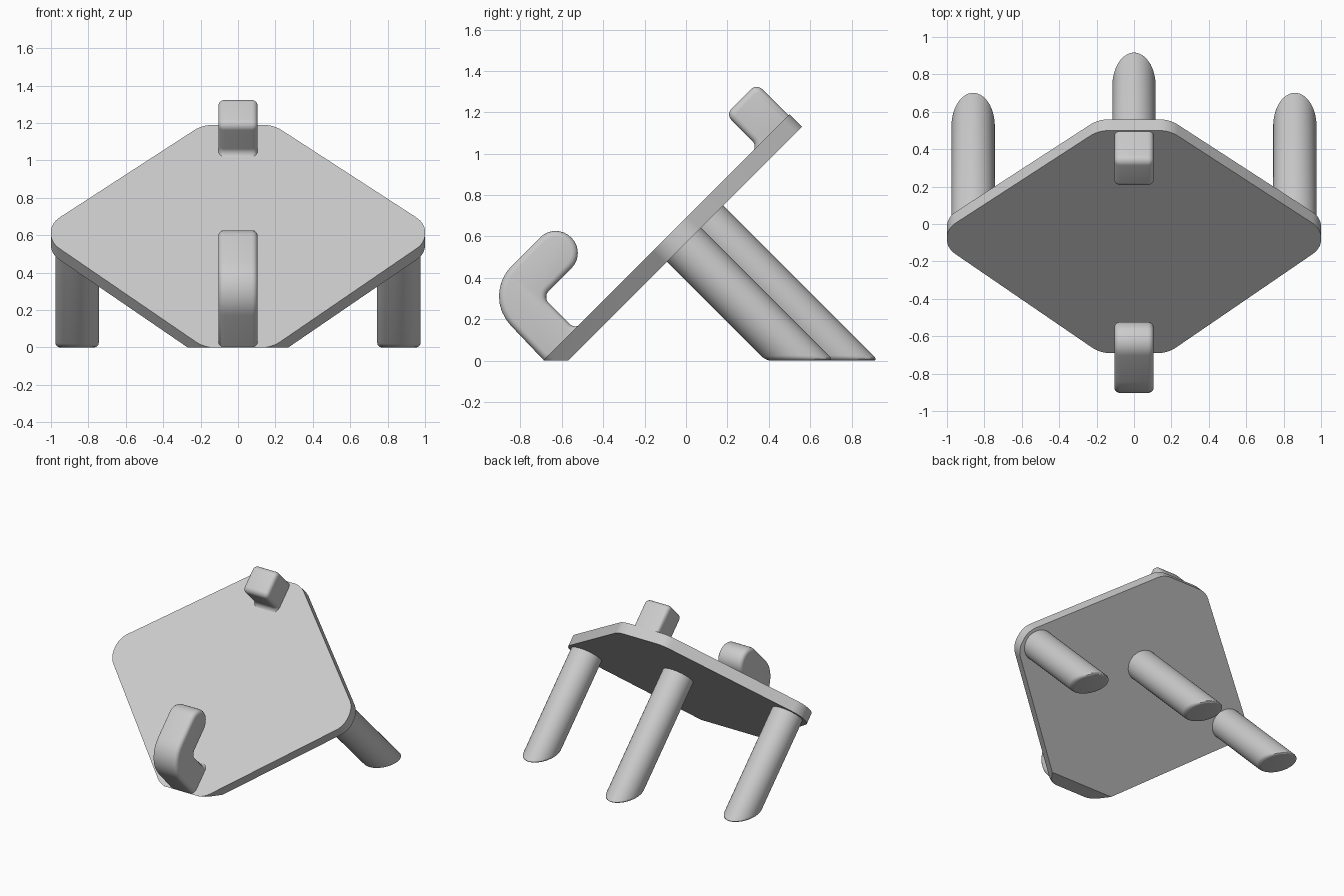
import bpy, bmesh, math
from mathutils import Vector

if "Cube" in bpy.data.objects:
    bpy.data.objects.remove(bpy.data.objects["Cube"])

GREY = bpy.data.materials.new("light grey")
GREY.diffuse_color = (0.6, 0.6, 0.6, 1)
GREY.use_nodes = True
GREY.node_tree.nodes["Principled BSDF"].inputs["Base Color"].default_value = GREY.diffuse_color


def fillet(points, steps=8):
    """Round each (a, b, radius) corner of a closed polygon with an arc."""
    out, n = [], len(points)
    for i, (a, b, r) in enumerate(points):
        p = Vector((a, b))
        if r == 0:
            out.append(p)
            continue
        d0 = (Vector(points[i - 1][:2]) - p).normalized()
        d1 = (Vector(points[(i + 1) % n][:2]) - p).normalized()
        half = d0.angle(d1) / 2
        centre = p + (d0 + d1).normalized() * (r / math.sin(half))
        start = p + d0 * (r / math.tan(half)) - centre
        end = p + d1 * (r / math.tan(half)) - centre
        sweep = math.pi - 2 * half
        for k in range(steps + 1):
            t = k / steps
            out.append(centre + (start * math.sin((1 - t) * sweep)
                                 + end * math.sin(t * sweep)) / math.sin(sweep))
    return out


def prism(loop_a, loop_b):
    """Closed solid between two matching vertex loops."""
    bm = bmesh.new()
    a = [bm.verts.new(v) for v in loop_a]
    b = [bm.verts.new(v) for v in loop_b]
    cap_a, cap_b = bm.faces.new(a), bm.faces.new(b[::-1])
    for i in range(len(a)):
        j = (i + 1) % len(a)
        bm.faces.new((a[j], a[i], b[i], b[j]))
    bmesh.ops.recalc_face_normals(bm, faces=bm.faces)
    return bm, cap_a, cap_b


def round_edges(bm, caps, width):
    edges = list({e for f in caps for e in f.edges})
    bmesh.ops.bevel(bm, geom=edges, offset=width, segments=4, profile=0.5,
                    affect='EDGES', clamp_overlap=False)


def finish(bm, name):
    mesh = bpy.data.meshes.new(name)
    bm.to_mesh(mesh)
    bm.free()
    mesh.materials.append(GREY)
    obj = bpy.data.objects.new(name, mesh)
    bpy.context.collection.objects.link(obj)
    bpy.ops.object.select_all(action='DESELECT')
    obj.select_set(True)
    bpy.context.view_layer.objects.active = obj
    bpy.ops.object.shade_smooth_by_angle(angle=math.radians(30))


# Tilted plate: rounded diamond at 45 degrees, cut level with the floor
S = math.sqrt(2)
right = [(0.19, 1.19, 0.15), (1.0, 0.665, 0.15), (1.0, 0.56, 0.15), (0.18, -0.001, 0.15)]
outline = right + [(-x, z, r) for x, z, r in reversed(right)]
outline = fillet([(x, z * S, r) for x, z, r in outline])
front = [Vector((p.x, p.y / S - 0.69, p.y / S)) for p in outline]
bm, _, _ = prism(front, [v + Vector((0, 0.06, -0.06)) for v in front])
cut = bmesh.ops.bisect_plane(bm, geom=bm.verts[:] + bm.edges[:] + bm.faces[:],
                             plane_co=(0, 0, 0), plane_no=(0, 0, 1), clear_inner=True)
bmesh.ops.holes_fill(bm, edges=[e for e in bm.edges if e.is_boundary], sides=0)
bmesh.ops.recalc_face_normals(bm, faces=bm.faces)
finish(bm, "plate")


# Hooks: side profiles (y, z, corner radius) given a width and soft edges
def hook(name, profile):
    pts = fillet(profile)
    bm, a, b = prism([(-0.105, p.x, p.y) for p in pts], [(0.105, p.x, p.y) for p in pts])
    round_edges(bm, (a, b), 0.03)
    finish(bm, name)


hook("lower_hook", [
    (-0.688, 0.002, 0), (-0.985, 0.315, 0.205), (-0.63, 0.67, 0.105),
    (-0.48, 0.52, 0.104), (-0.692, 0.307, 0.04), (-0.537, 0.152, 0.04),
    (-0.495, 0.185, 0), (-0.465, 0.155, 0), (-0.62, 0.002, 0)])
hook("upper_hook", [
    (0.53, 1.15, 0), (0.341, 1.339, 0.04), (0.192, 1.19, 0.04),
    (0.342, 1.04, 0.04), (0.315, 0.995, 0), (0.36, 0.98, 0)])


# Slanted round legs, square to the plate and flat on the floor
def leg(name, x, y, r=0.116, sides=48):
    foot, top = [], []
    for i in range(sides):
        a = 2 * math.pi * i / sides
        v = Vector((x + r * math.cos(a), y + r * S * math.sin(a), 0))
        t = (v.y + 0.59) / 2
        foot.append(v)
        top.append(v + Vector((0, -t, t)))
    bm, cap, _ = prism(foot, top)
    round_edges(bm, (cap,), 0.025)
    finish(bm, name)


leg("middle_leg", 0, 0.765)
leg("left_leg", -0.86, 0.55)
leg("right_leg", 0.86, 0.55)
